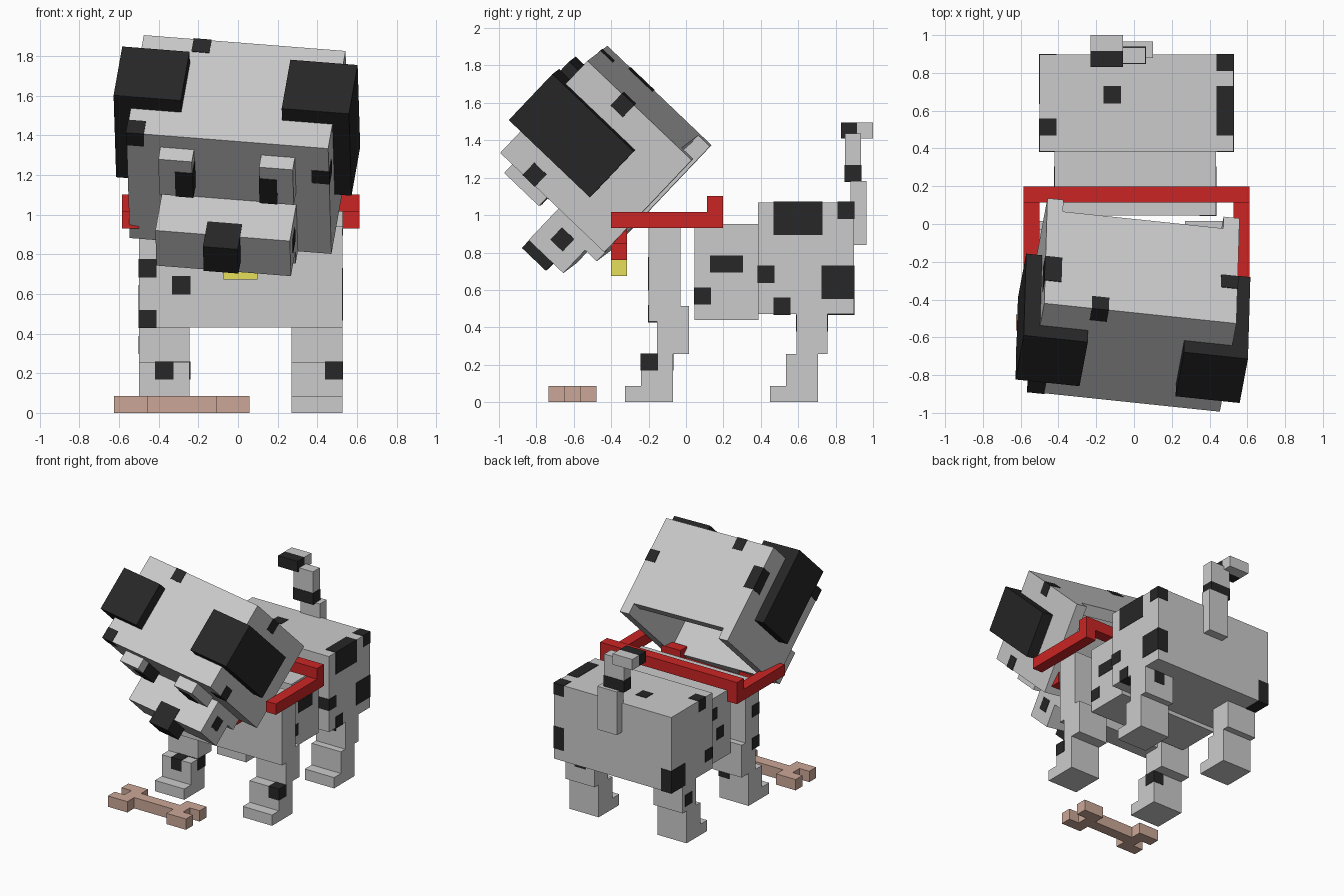
import bpy
import bmesh
from mathutils import Matrix, Vector

if "Cube" in bpy.data.objects:
    bpy.data.objects.remove(bpy.data.objects["Cube"])

UNIT = 0.0855    # edge of one building block
SKIN = 0.035     # how far painted patches stand proud, in blocks


def material(name, red, green, blue):
    mat = bpy.data.materials.new(name)
    mat.use_nodes = True
    mat.diffuse_color = (red, green, blue, 1)
    mat.node_tree.nodes["Principled BSDF"].inputs["Base Color"].default_value = (red, green, blue, 1)
    return mat


coat = material("pale grey coat", .6, .6, .6)
black = material("black", .02, .02, .02)
red = material("collar red", .6, .018, .018)
yellow = material("tag yellow", .8, .74, .1)
tan = material("bone tan", .6, .39, .31)


def frame(x, y, z, rotation=None):
    """Block grid with its corner at the given place."""
    turn = rotation.to_4x4() if rotation else Matrix.Identity(4)
    return Matrix.Translation((x, y, z)) @ turn @ Matrix.Scale(UNIT, 4)


def blocks(name, mat, grid, boxes, grow=0.0):
    """Boxes given as corner and optional size, in blocks."""
    bm = bmesh.new()
    for box in boxes:
        corner = Vector(box[:3])
        size = Vector(box[3:] or (1, 1, 1))
        scale = Matrix.Diagonal((*(size + Vector((grow, grow, grow)) * 2), 1))
        bmesh.ops.create_cube(bm, size=1, matrix=grid @ Matrix.Translation(corner + size / 2) @ scale)
    mesh = bpy.data.meshes.new(name)
    bm.to_mesh(mesh)
    bm.free()
    mesh.materials.append(mat)
    obj = bpy.data.objects.new(name, mesh)
    bpy.context.collection.objects.link(obj)
    return obj


def spots(name, grid, boxes):
    return blocks(name, black, grid, boxes, SKIN)


def mirrored(boxes, width):
    """Add the copies on the other side of a grid of this width."""
    return boxes + [(width - b[0] - b[3], *b[1:]) for b in boxes]


# Body
rear = frame(-.5, .385, .47)
blocks("rear_body", coat, rear, [(0, 0, 0, 12, 6, 7)])
spots("rear_body_spots", rear, [
    (11, 0, 2), (11, 1, 0), (11, 5, 6), (11, 4, 1, 1, 2, 2), (11, 1, 5, 1, 3, 2),
    (4, 3, 6), (0, 1, 6), (0, 0, 1), (0, 4, 0, 1, 2, 2)])

middle = frame(-.42, .045, .44)
blocks("middle_body", coat, middle, [(0, 0, 0, 10, 4, 6)])
spots("middle_body_spots", middle, [(9, 1, 3, 1, 2, 1), (9, 0, 1), (0, 1, 2), (0, 2, 4)])

chest = frame(-.5, -.2, .43)
blocks("chest", coat, chest, [(0, 0, 0, 12, 2, 6)])
spots("chest_spots", chest, [(0, 0, 3), (2, 0, 2), (0, 0, 0)])

# Legs
front = frame(-.5, -.325, 0)
back = frame(-.5, .45, 0)
for side, x in (("right", 0), ("left", 9)):
    foot = [(x, 0, 0, 3, 1, 1), (x, 1, 0, 3, 2, 3)]
    blocks("front_leg_" + side, coat, front, foot + [(x, 2, 3, 3, 2, 3)])
    blocks("back_leg_" + side, coat, back, foot + [(x, 1.64, 3, 3, 1.95, 2.5)])
spots("front_leg_spots", front, [(1, 1, 2), (2, 2, 2), (11, 1, 2)])
spots("back_leg_spots", back, [(10, 1.64, 4.45, 1, 1.95, 1), (0, 2.2, 3.5)])

# Tail
blocks("tail_base", coat, frame(-.07, .88, .84), [(0, 0, 0, 2, 1, 4)])
tail = frame(-.11, .85, 1.18)
blocks("tail_middle", coat, tail, [(0, 0, 0, 2, 1, 3)])
spots("tail_band", tail, [(0, 0, 0, 2, 1, 1)])
tip = frame(-.23, .83, 1.41)
blocks("tail_tip", coat, tip, [(0, 1, 0, 2, 1, 1)])
blocks("tail_tip_dark", black, tip, [(0, 0, 0, 2, 1, 1)])

# Collar and tag
collar = frame(-.585, -.4, .93)
blocks("collar", red, collar, mirrored([(0, 0, 0, 1, 7, 1), (2, 0, -1, 2, 1, 1)], 14)
       + [(0, 6, 1, 14, 1, 1), (4, 0, -2, 6, 1, 1)])
blocks("collar_tag", yellow, collar, [(6, 0, -3, 2, 1, 1)])

# Head grid, bowed and tilted; the face is at negative depth
across = Vector((.991, -.104, -.078)).normalized()
depth = Vector((.126, .683, .72))
depth = (depth - across * depth.dot(across)).normalized()
tilt = Matrix((across, depth, across.cross(depth))).transposed()
head = frame(-.475, -.42, 1.905, tilt)

# Hollow skull, open underneath
blocks("skull", coat, head, mirrored([(0, -8, -9, 1, 8, 8)], 12) + [
    (0, -8, -1, 12, 8, 1), (1, -1, -8, 10, 1, 7), (1, -8, -9, 10, 1, 8)])
spots("skull_spots", head, [
    (0, -8, -1), (11, -8, -3), (3, -1, -1), (11, -1, -4), (0, -1, -4, 1, 1, 2)])

# Face
blocks("snout", coat, head, [(2, -11, -8, 8, 3, 3), (2, -9, -9, 8, 1, 1)])
spots("snout_spot", head, [(9, -10, -7)])
spots("nose", head, [(5, -12, -7, 2, 2, 2)])
blocks("eyes", coat, head, mirrored([(2, -9, -4, 2, 1, 3)], 12))
spots("pupils", head, mirrored([(3, -9, -4, 1, 1, 2)], 12))

# Ears folded over the sides
for side, x, outer in (("right", -1, -1), ("left", 9, 12)):
    blocks("ear_" + side, black, head, [(x, -6, 0, 4, 4, 1), (outer, -6, -6, 1, 4, 6)])

# Bone toy
blocks("bone", tan, frame(-.625, -.735, 0),
       mirrored([(0, 0, 0, 2, 1, 1), (0, 2, 0, 2, 1, 1)], 8) + [(1, 1, 0, 6, 1, 1)])
